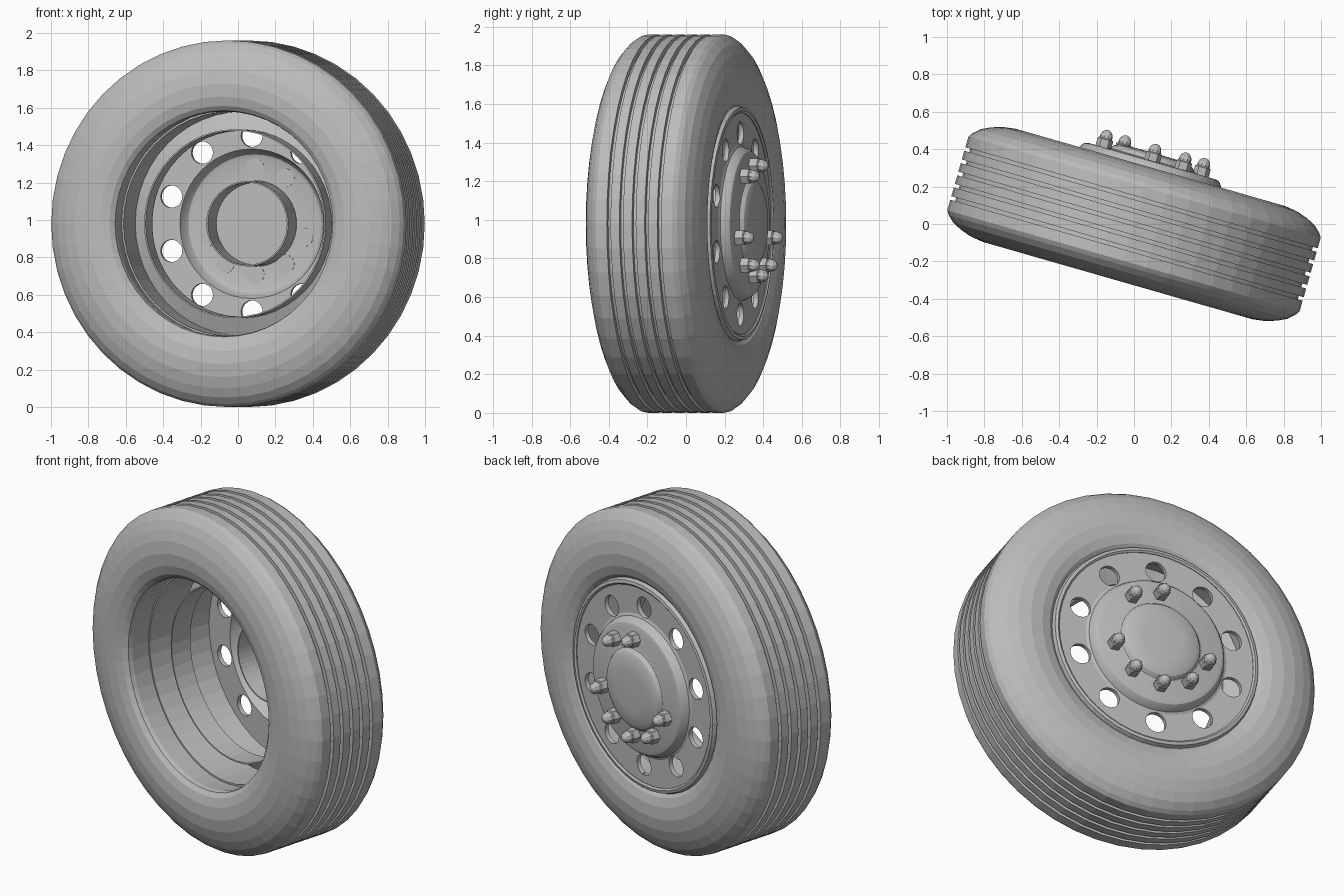
import bpy, bmesh, math
from mathutils import Matrix, Vector

cube = bpy.data.objects.get("Cube")
if cube:
    bpy.data.objects.remove(cube)

grey = bpy.data.materials.new("plain grey")
grey.use_nodes = True
COLOUR = (0.5, 0.5, 0.5, 1)
grey.diffuse_color = COLOUR
grey.node_tree.nodes["Principled BSDF"].inputs["Base Color"].default_value = COLOUR

# The axle lies along local y and is turned about the vertical
PLACE = Matrix.Translation((0, 0, 0.98)) @ Matrix.Rotation(math.radians(-16), 4, 'Z')


def lathe(name, profile, sides=48, centre=(0, 0), closed=True):
    """Spin (radius, axial) points about local y; radius 0 makes a pole."""
    bm = bmesh.new()
    rings = []
    for r, u in profile:
        count = sides if r > 0 else 1
        rings.append([bm.verts.new((centre[0] + r * math.cos(math.tau * i / sides), u,
                                    centre[1] + r * math.sin(math.tau * i / sides)))
                      for i in range(count)])
    pairs = list(zip(rings, rings[1:]))
    if closed:
        pairs.append((rings[-1], rings[0]))
    for a, b in pairs:
        if len(a) == 1 and len(b) == 1:
            continue
        for i in range(sides):
            j = (i + 1) % sides
            corners = [a[i % len(a)], a[j % len(a)], b[j % len(b)], b[i % len(b)]]
            bm.faces.new(list(dict.fromkeys(corners)))
    bmesh.ops.recalc_face_normals(bm, faces=bm.faces)
    mesh = bpy.data.meshes.new(name)
    bm.to_mesh(mesh)
    bm.free()
    mesh.materials.append(grey)
    obj = bpy.data.objects.new(name, mesh)
    bpy.context.collection.objects.link(obj)
    obj.matrix_world = PLACE
    return obj


def smooth(obj, angle):
    bpy.ops.object.select_all(action='DESELECT')
    obj.select_set(True)
    bpy.context.view_layer.objects.active = obj
    bpy.ops.object.shade_smooth_by_angle(angle=math.radians(angle))


# Tyre: mirrored sidewalls joined by a grooved tread
side = [(0.60, 0.25), (0.605, 0.275), (0.63, 0.295), (0.68, 0.31), (0.75, 0.315),
        (0.82, 0.305), (0.88, 0.285), (0.93, 0.26), (0.965, 0.228), (0.98, 0.205)]
tread = []
for k in range(-2, 3):
    mid = k * 0.068
    tread += [(0.98, mid - 0.01), (0.953, mid - 0.01), (0.953, mid + 0.01), (0.98, mid + 0.01)]
front_side = [(r, -u) for r, u in side]
lathe("tyre", front_side + tread + side[::-1] + [(0.612, 0.1), (0.612, -0.1)])

# Rim barrel: outer shell, inner step and free-standing inner sleeve
lathe("rim_barrel", [(0.60, -0.13), (0.60, 0.10), (0.505, 0.06), (0.505, -0.06), (0.497, -0.06),
                     (0.497, 0.07), (0.59, 0.12), (0.58, 0.27), (0.575, 0.298), (0.585, 0.306),
                     (0.602, 0.302), (0.61, 0.28), (0.61, -0.13)])

# Wheel disc with a raised hub plate and shallow cap
disc = lathe("wheel_disc", [(0.59, 0.293), (0.415, 0.293), (0.40, 0.30), (0.39, 0.325), (0.375, 0.343),
                            (0.355, 0.35), (0.25, 0.35), (0.235, 0.355), (0.22, 0.375), (0.195, 0.387),
                            (0.12, 0.393), (0, 0.395), (0, 0.345), (0.23, 0.345), (0.23, 0.335),
                            (0.35, 0.335), (0.37, 0.328), (0.385, 0.31), (0.40, 0.268), (0.59, 0.268)],
             closed=True)

# Ten ventilation holes
for k in range(10):
    a = math.radians(18 + 36 * k)
    cutter = lathe("hole_cutter", [(0, 0.2), (0.06, 0.2), (0.06, 0.36), (0, 0.36)], 24,
                   (0.47 * math.cos(a), 0.47 * math.sin(a)), closed=False)
    cutter.hide_render = True
    cut = disc.modifiers.new("hole", 'BOOLEAN')
    cut.operation = 'DIFFERENCE'
    cut.solver = 'EXACT'
    cut.object = cutter
    bpy.context.view_layer.objects.active = disc
    bpy.ops.object.modifier_apply(modifier=cut.name)
    bpy.data.objects.remove(cutter)
smooth(disc, 25)

# Hub sleeve on the inner face
lathe("hub_sleeve", [(0.228, 0.18), (0.228, 0.34), (0.22, 0.347), (0.22, 0.18)])

# Wheel nuts: seven of ten positions, each a hexagon, a faceted cap and a stud end
for n, angle in enumerate((54, 90, 198, 234, 270, 306, 342)):
    a = math.radians(angle)
    spot = (0.285 * math.cos(a), 0.015 + 0.285 * math.sin(a))
    lathe(f"nut_hex_{n + 1}", [(0, 0.345), (0.043, 0.345), (0.043, 0.392), (0.036, 0.398), (0, 0.398)],
          6, spot, closed=False)
    lathe(f"nut_cap_{n + 1}", [(0, 0.39), (0.034, 0.39), (0.034, 0.41), (0.028, 0.428),
                               (0.016, 0.44), (0, 0.445)], 10, spot, closed=False)
    lathe(f"stud_end_{n + 1}", [(0, 0.333), (0.05, 0.333), (0.05, 0.345), (0, 0.345)],
          20, spot, closed=False)
